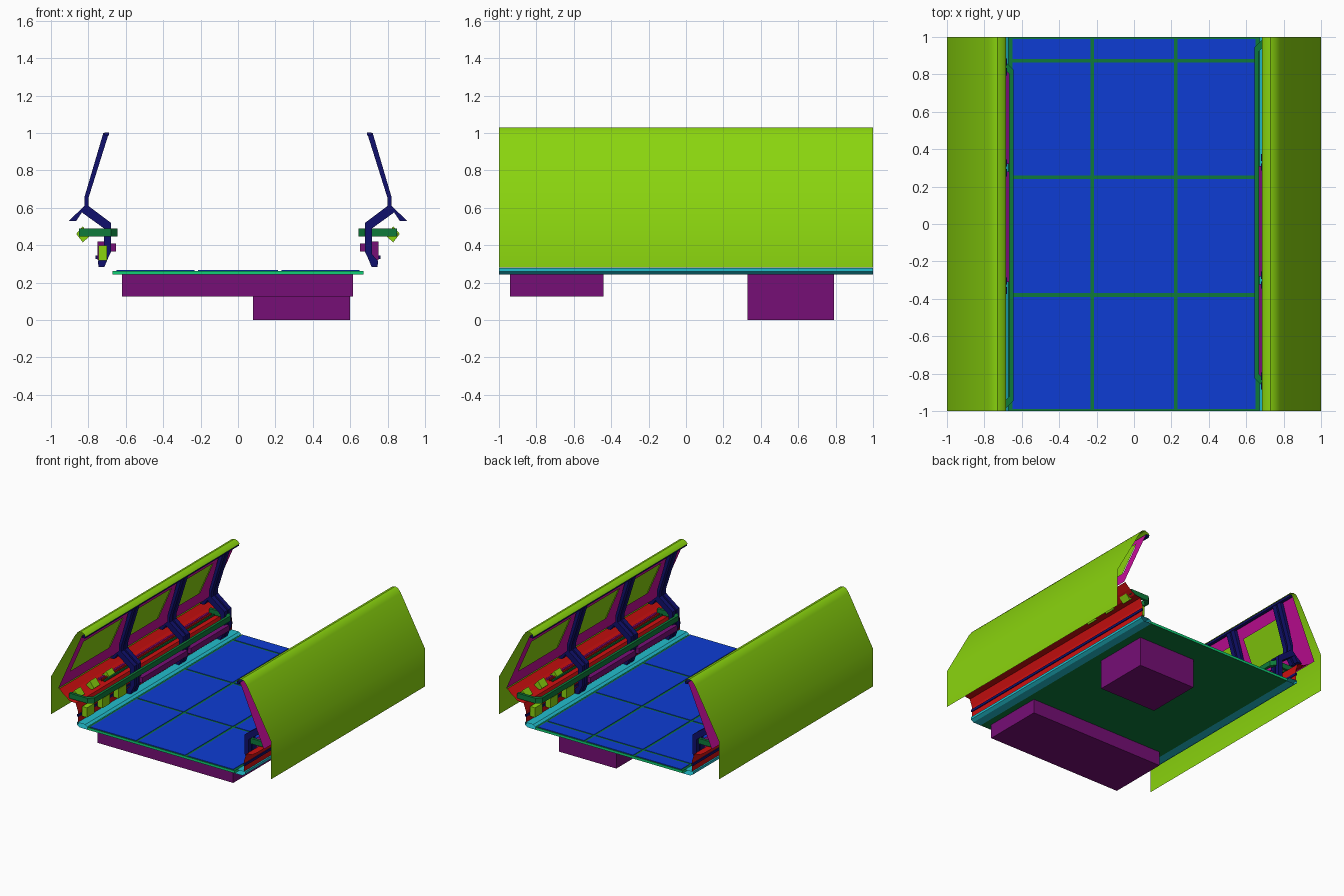
import bpy, bmesh, math
from mathutils import Vector

if "Cube" in bpy.data.objects:
    bpy.data.objects.remove(bpy.data.objects["Cube"], do_unlink=True)


def linear(c):
    c /= 255
    return c / 12.92 if c <= 0.04045 else ((c + 0.055) / 1.055) ** 2.4


def material(name, r, g, b):
    m = bpy.data.materials.new(name)
    m.use_nodes = True
    col = (linear(r), linear(g), linear(b), 1)
    m.diffuse_color = col
    m.node_tree.nodes["Principled BSDF"].inputs["Base Color"].default_value = col
    return m


LIME = material("lime", 138, 212, 14)
BLUE = material("blue", 13, 60, 212)
GREEN = material("green", 14, 122, 58)
SPRING = material("spring_green", 15, 208, 118)
CYAN = material("cyan", 34, 190, 205)
PURPLE = material("purple", 118, 14, 118)
MAGENTA = material("magenta", 200, 14, 155)
RED = material("red", 205, 16, 16)
NAVY = material("navy", 16, 16, 108)


def finish(name, bm, *mats):
    me = bpy.data.meshes.new(name)
    bm.to_mesh(me)
    bm.free()
    for m in mats:
        me.materials.append(m)
    ob = bpy.data.objects.new(name, me)
    bpy.context.collection.objects.link(ob)
    return ob


def box(name, mat, x, y, z):
    bm = bmesh.new()
    bmesh.ops.create_cube(bm, size=1)
    for v in bm.verts:
        v.co = [(a + b) / 2 + c * (b - a) for c, (a, b) in zip(v.co, (x, y, z))]
    return finish(name, bm, mat)


def sheet(name, mat, profile, y0=-1, y1=1):
    """Open x-z profile drawn out along y."""
    bm = bmesh.new()
    rows = [[bm.verts.new((x, y, z)) for x, z in profile] for y in (y0, y1)]
    for i in range(len(profile) - 1):
        bm.faces.new((rows[0][i], rows[0][i + 1], rows[1][i + 1], rows[1][i]))
    return finish(name, bm, mat)


def prism(name, mat, profile, y0, y1):
    """Closed x-z profile made solid along y."""
    bm = bmesh.new()
    face = bm.faces.new([bm.verts.new((x, y0, z)) for x, z in profile])
    new = bmesh.ops.extrude_face_region(bm, geom=[face])["geom"]
    for v in new:
        if isinstance(v, bmesh.types.BMVert):
            v.co.y = y1
    bmesh.ops.recalc_face_normals(bm, faces=bm.faces)
    return finish(name, bm, mat)


# Floor slab with bright edges
floor = box("floor_slab", GREEN, (-0.67, 0.67), (-1, 1), (0.242, 0.262))
floor.data.materials.append(SPRING)
for p in floor.data.polygons:
    p.material_index = int(abs(p.normal.z) < 0.5)

# Floor tiles, leaving the slab showing as grid lines
rows = (-1, -0.38, 0.25, 0.873, 1)
cols = (-0.66, -0.223, 0.223, 0.66)
g = 0.01
for y0, y1 in zip(rows, rows[1:]):
    for x0, x1 in zip(cols, cols[1:]):
        box("floor_tile", BLUE, (x0 + g, x1 - g), (y0 + g, y1 - g), (0.261, 0.266))

# Boxes under the floor
box("front_underfloor_box", PURPLE, (-0.62, 0.615), (-0.94, -0.44), (0.125, 0.242))
box("rear_underfloor_box", PURPLE, (0.08, 0.6), (0.33, 0.79), (0, 0.242))

ARMS = (-0.84, -0.3, 0.33)
WINDOWS = ((-0.76, -0.38), (-0.22, 0.25), (0.41, 0.92))
TOP, FOOT = Vector((0.72, 1.0)), Vector((0.935, 0.51))


def slope(t, out=0):
    """Point on the sloping inner panel, t = 0 at the top."""
    p = TOP.lerp(FOOT, t)
    return (p.x + out, p.y + out * 0.4)


def build_side():
    parts = []
    add = parts.append
    # Outer shell
    shell = sheet("outer_shell", LIME, [(0.685, 1.0), (0.7, 1.02), (0.73, 1.03), (0.755, 1.022),
                                        (0.78, 0.99), (1.0, 0.59), (1.0, 0.28)])
    add(shell)
    # Sill rail along the floor edge
    add(sheet("sill_rail", CYAN, [(0.67, 0.264), (0.69, 0.278), (0.765, 0.278),
                                  (0.765, 0.258), (0.74, 0.242), (0.67, 0.242)]))
    # Lower wall and shelf
    add(sheet("lower_wall", RED, [(0.755, 0.28), (0.755, 0.37), (0.775, 0.43),
                                  (0.83, 0.437), (0.88, 0.47), (0.925, 0.51)]))
    add(box("wall_strip", NAVY, (0.75, 0.762), (-1, 1), (0.325, 0.345)))
    for x, mat in ((0.79, GREEN), (0.815, RED), (0.84, MAGENTA)):
        add(box("shelf_pipe", mat, (x, x + 0.012), (-0.82, 0.6), (0.45, 0.464)))
    # Inner panel with window openings
    add(sheet("panel_top", MAGENTA, [slope(0), slope(0.18)]))
    add(sheet("panel_bottom", MAGENTA, [slope(0.74), slope(1)]))
    edges = [-1] + [y for w in WINDOWS for y in w] + [1]
    for y0, y1 in zip(edges[::2], edges[1::2]):
        add(sheet("panel_post", MAGENTA, [slope(0.18), slope(0.74)], y0, y1))
    for y0, y1 in WINDOWS:
        add(sheet("window_pane", LIME, [slope(0.15, 0.012), slope(0.8, 0.012)],
                  y0 - 0.02, y1 + 0.02))
    add(box("top_beam", NAVY, (0.69, 0.715), (-1, 1), (0.985, 1.003)))
    # Bent support arms
    arm = [(0.685, 1.0), (0.715, 1.0), (0.815, 0.66), (0.815, 0.61), (0.9, 0.53),
           (0.86, 0.53), (0.83, 0.575), (0.712, 0.49), (0.712, 0.35), (0.745, 0.315),
           (0.74, 0.282), (0.71, 0.282), (0.69, 0.33), (0.675, 0.36), (0.675, 0.52),
           (0.795, 0.61), (0.795, 0.65)]
    for y in ARMS:
        for s in (-0.026, 0.026):
            add(prism("support_arm", NAVY, [(x + 0.005, z) for x, z in arm],
                      y + s - 0.019, y + s + 0.019))
    # Handrail loop with chamfered corners
    pts = [(0.86, -0.86), (0.69, -0.86), (0.655, -0.825), (0.655, 0.945),
           (0.69, 0.98), (0.86, 0.98)]
    bm = bmesh.new()
    rings = []
    for x, y in pts:
        dx, dy = (0.022, 0.022 if y < 0 else -0.022)
        if x > 0.8:
            dx = 0
        rings.append([bm.verts.new(c) for c in ((x - 0.01, y, 0.445), (x - 0.01, y, 0.488),
                      (x - 0.01 + dx, y + dy, 0.488), (x - 0.01 + dx, y + dy, 0.445))])
    for a, b in zip(rings, rings[1:]):
        for i in range(4):
            bm.faces.new((a[i], a[i - 1], b[i - 1], b[i]))
    bm.faces.new(rings[0])
    bm.faces.new(rings[-1][::-1])
    bmesh.ops.recalc_face_normals(bm, faces=bm.faces)
    add(finish("handrail", bm, GREEN))
    # Padded bars between the arms
    for y0, y1 in zip(ARMS, ARMS[1:]):
        add(box("padded_bar", PURPLE, (0.652, 0.69), (y0 + 0.02, y1 - 0.02), (0.365, 0.41)))
    # Equipment at the free end and under the shelf
    for y in (0.45, 0.66, 0.86):
        add(box("equipment_box", LIME, (0.7, 0.745), (y, y + 0.1), (0.318, 0.398)))
        add(prism("shelf_unit", LIME, [(0.79, 0.45), (0.83, 0.415), (0.865, 0.46), (0.83, 0.5)],
                  y, y + 0.08))
    for y0, y1 in ((-0.78, -0.36), (-0.24, 0.27)):
        add(box("wall_locker", PURPLE, (0.715, 0.75), (y0, y1), (0.32, 0.42)))
    return parts


# Two sides, the second turned half a circle
for name, angle in (("left_", 0), ("right_", math.pi)):
    for ob in build_side():
        ob.name = name + ob.name
        ob.rotation_euler.z = angle
        if "outer_shell" in ob.name:
            bpy.ops.object.select_all(action="DESELECT")
            ob.select_set(True)
            bpy.context.view_layer.objects.active = ob
            bpy.ops.object.shade_smooth_by_angle(angle=math.radians(35))
